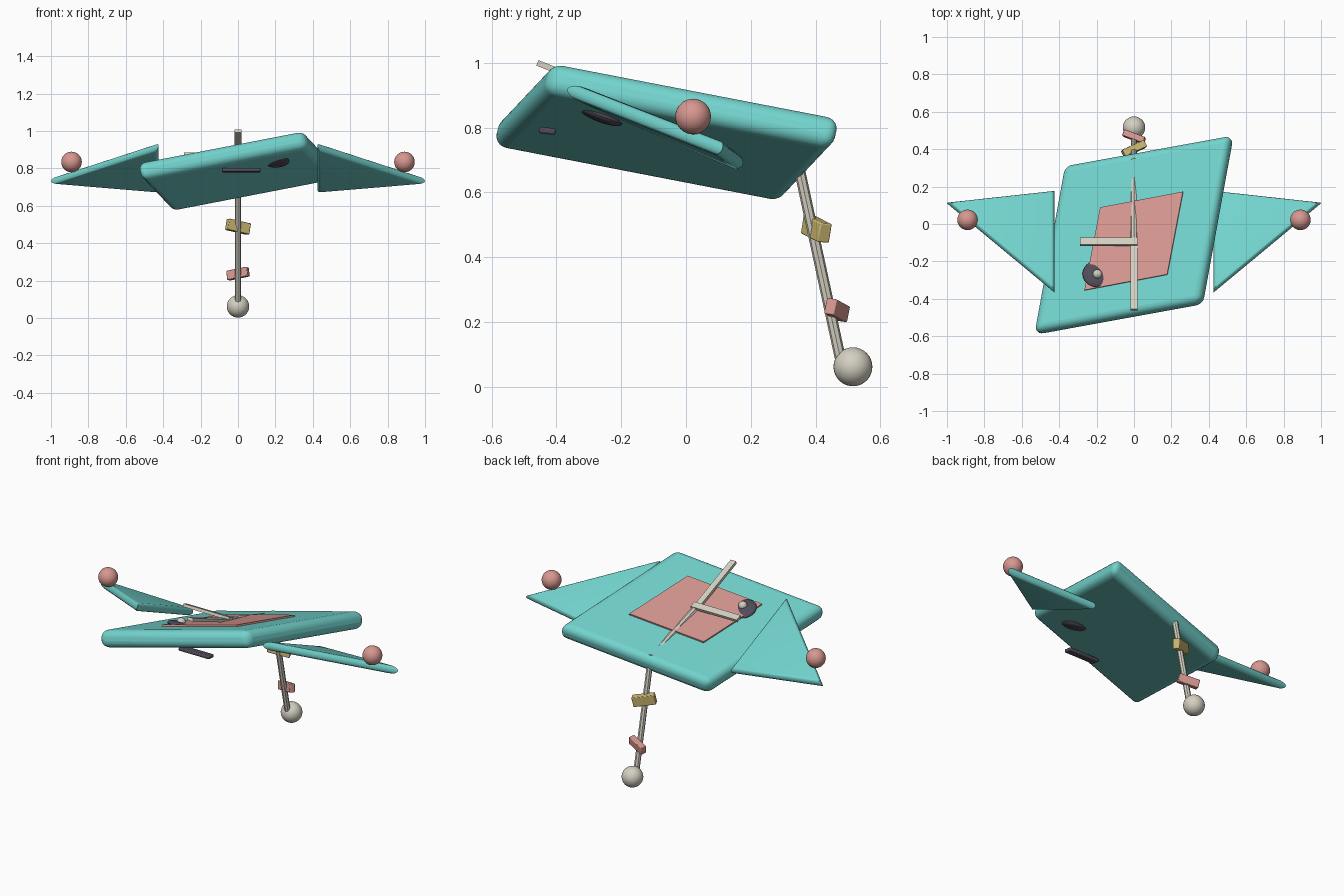
import bpy, bmesh, math
from mathutils import Vector, Matrix

if "Cube" in bpy.data.objects:
    bpy.data.objects.remove(bpy.data.objects["Cube"])


def material(name, rgb):
    m = bpy.data.materials.new(name)
    m.diffuse_color = (*rgb, 1)
    m.use_nodes = True
    m.node_tree.nodes["Principled BSDF"].inputs["Base Color"].default_value = m.diffuse_color
    return m


TEAL = material("teal", (0.17, 0.65, 0.61))
PINK = material("pink", (0.68, 0.31, 0.28))
YELLOW = material("yellow", (0.62, 0.49, 0.17))
BEIGE = material("beige", (0.66, 0.63, 0.54))
DARK = material("dark grey", (0.08, 0.07, 0.10))


def finish(name, bm, mat, bevel=0, segments=3):
    bmesh.ops.recalc_face_normals(bm, faces=bm.faces)
    me = bpy.data.meshes.new(name)
    bm.to_mesh(me)
    bm.free()
    ob = bpy.data.objects.new(name, me)
    bpy.context.collection.objects.link(ob)
    me.materials.append(mat)
    if bevel:
        mod = ob.modifiers.new("bevel", "BEVEL")
        mod.width, mod.segments = bevel, segments
        mod.limit_method = "ANGLE"
    bpy.ops.object.select_all(action="DESELECT")
    ob.select_set(True)
    bpy.context.view_layer.objects.active = ob
    bpy.ops.object.shade_smooth_by_angle(angle=math.radians(35))
    return ob


def frame(origin, x, y):
    """Matrix with the given x axis, and y axis made square to it."""
    x = Vector(x).normalized()
    z = x.cross(Vector(y)).normalized()
    y = z.cross(x)
    m = Matrix((x, y, z)).transposed().to_4x4()
    m.translation = origin
    return m


def loft(bm, rings):
    """Skin closed rings of points and cap both ends."""
    loops = [[bm.verts.new(p) for p in r] for r in rings]
    n = len(loops[0])
    for a, b in zip(loops, loops[1:]):
        for i in range(n):
            bm.faces.new((a[i], a[(i + 1) % n], b[(i + 1) % n], b[i]))
    bm.faces.new(loops[0][::-1])
    bm.faces.new(loops[-1])


def diamond(name, mat, mtx, a, b, thick, bevel):
    bm = bmesh.new()
    loft(bm, [[mtx @ Vector((x, y, z)) for x, y in ((a, 0), (0, b), (-a, 0), (0, -b))]
              for z in (-thick / 2, thick / 2)])
    return finish(name, bm, mat, bevel, 5)


def box(name, mat, mtx, size, bevel=0):
    bm = bmesh.new()
    bmesh.ops.create_cube(bm, size=1, matrix=mtx @ Matrix.Diagonal((*size, 1)))
    return finish(name, bm, mat, bevel, 2)


def ball(name, mat, mtx, radii):
    bm = bmesh.new()
    bmesh.ops.create_uvsphere(bm, u_segments=32, v_segments=16, radius=1,
                              matrix=mtx @ Matrix.Diagonal((*radii, 1)))
    return finish(name, bm, mat)


def rod(name, mat, p, q, r, sides=8):
    p, q = Vector(p), Vector(q)
    rot = (q - p).to_track_quat("Z", "Y").to_matrix().to_4x4()
    bm = bmesh.new()
    bmesh.ops.create_cone(bm, cap_ends=True, segments=sides, radius1=r, radius2=r,
                          depth=(q - p).length,
                          matrix=Matrix.Translation((p + q) / 2) @ rot)
    return finish(name, bm, mat)


# Tilted diamond sail and the panel lying on it
LONG, SHORT = (1, 1, 0), (-0.72, 0.72, -0.34)
diamond("sail", TEAL, frame((0, -0.06, 0.785), LONG, SHORT), 0.747, 0.545, 0.1, 0.04)
diamond("sail_panel", PINK, frame((0, -0.092, 0.845), LONG, SHORT), 0.372, 0.267, 0.02, 0)

# Round-edged triangular side fins with a ball near each tip
R = 0.023
for side, s in (("left", -1), ("right", 1)):
    tri = [Vector(p) for p in ((s * 0.425, -0.365, 0.92), (s * 0.425, 0.175, 0.685),
                               (s * 1.0, 0.112, 0.733))]
    lens = [(tri[(i + 1) % 3] - tri[(i + 2) % 3]).length for i in range(3)]
    centre = sum((p * l for p, l in zip(tri, lens)), Vector()) / sum(lens)
    cross = (tri[1] - tri[0]).cross(tri[2] - tri[0])
    inradius = cross.length / sum(lens)
    normal = cross.normalized()
    rings = []
    for k in range(9):
        t = math.pi * (k / 8 - 0.5)
        f = 1 - R * (1 - math.cos(t)) / inradius
        rings.append([centre + (p - centre) * f + normal * R * math.sin(t) for p in tri])
    bm = bmesh.new()
    loft(bm, rings)
    finish(side + "_fin", bm, TEAL)
    ball(side + "_fin_ball", PINK, Matrix.Translation((s * 0.89, 0.022, 0.834)), (0.055,) * 3)

# Flat spars on top
TILT = (0, 1, -0.4)
box("spine_spar", BEIGE, frame((0, -0.28, 0.928), (1, 0, 0), TILT), (0.036, 0.385, 0.018))
box("cross_spar", BEIGE, frame((-0.135, -0.095, 0.868), (1, 0, 0), TILT), (0.31, 0.04, 0.018))

# Tail line running through the sail to a hanging weight
rod("tail_root", BEIGE, (0, -0.11, 0.86), (0, 0.335, 0.72), 0.018)
rod("tail_line", BEIGE, (0, 0.335, 0.74), (0, 0.48, 0.07), 0.017)
ball("tail_weight", BEIGE, Matrix.Translation((0, 0.515, 0.062)), (0.06,) * 3)
box("upper_bow", YELLOW, frame((0, 0.402, 0.488), (0.12, 0.055, -0.028), (-0.4, 1, -0.1)),
    (0.13, 0.04, 0.06), 0.004)
box("lower_bow", PINK, frame((0, 0.466, 0.237), (0.12, -0.045, 0.025), (0.4, 1, -0.15)),
    (0.12, 0.035, 0.05), 0.004)

# Face: flattened eyes, pupils and a mouth bar under the nose
for side, s in (("left", -1), ("right", 1)):
    ball(side + "_eye", DARK, frame((s * 0.2, -0.267, 0.838), (1, 0, 0), TILT), (0.075, 0.075, 0.02))
    ball(side + "_pupil", BEIGE, Matrix.Translation((s * 0.195, -0.268, 0.857)), (0.025,) * 3)
box("mouth", DARK, frame((0.018, -0.428, 0.79), (1, 0, 0), (0, 1, -0.12)), (0.205, 0.052, 0.02), 0.006)
